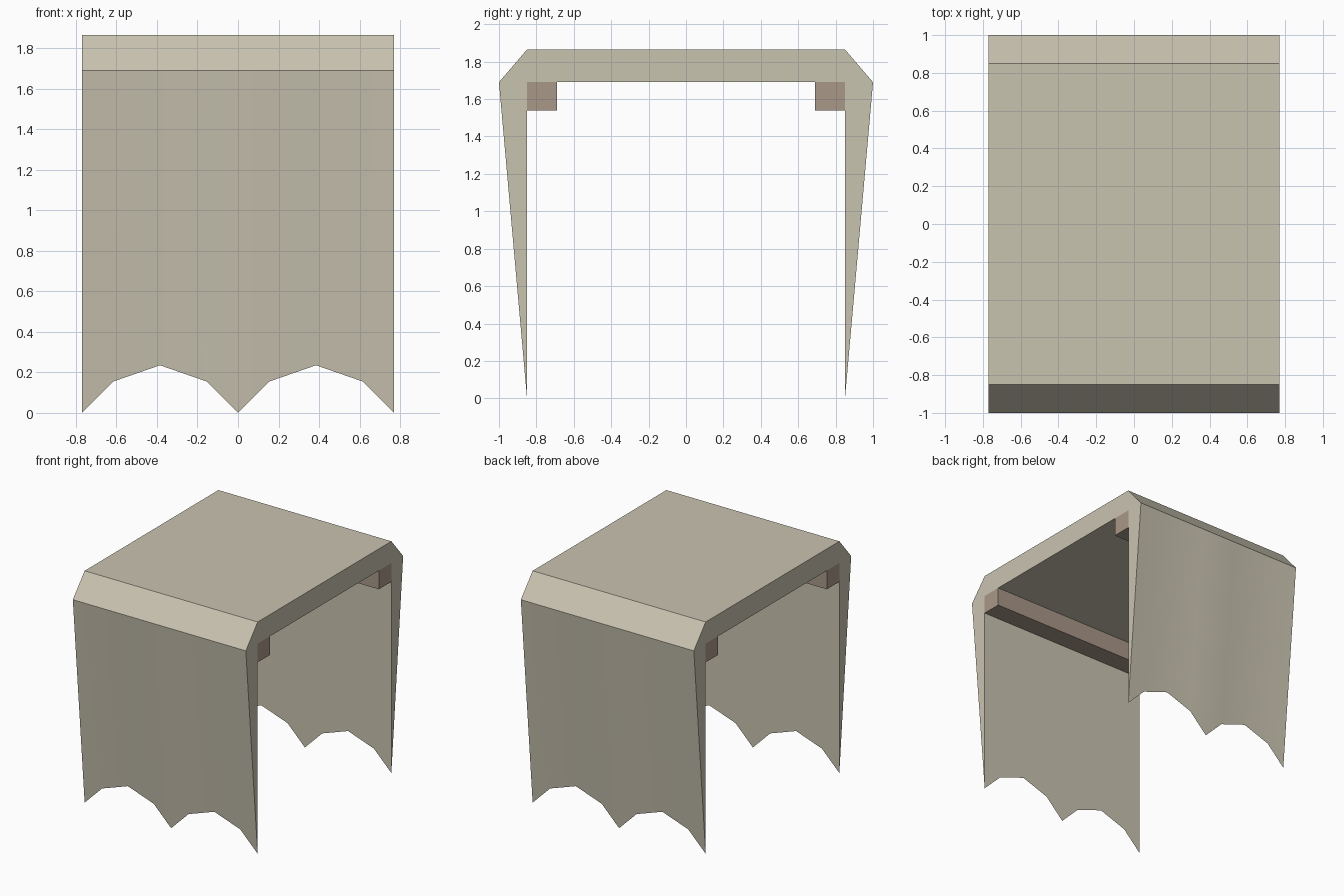
import bpy, bmesh

if "Cube" in bpy.data.objects:
    bpy.data.objects.remove(bpy.data.objects["Cube"])

W, IN, OUT = 0.77, 0.85, 1.0          # half width, inner and outer half depth
EAVE, TOP = 1.69, 1.865               # eave height, roof height
# scalloped hem: x position and height
HEM = [(-0.77, 0), (-0.615, 0.155), (-0.385, 0.235), (-0.155, 0.155), (0, 0),
       (0.155, 0.155), (0.385, 0.235), (0.615, 0.155), (0.77, 0)]


def material(name, rgb):
    m = bpy.data.materials.new(name)
    m.diffuse_color = (*rgb, 1)
    m.use_nodes = True
    m.node_tree.nodes["Principled BSDF"].inputs["Base Color"].default_value = m.diffuse_color
    return m


canvas = material("beige canvas", (0.584, 0.546, 0.434))
wood = material("brown wood", (0.397, 0.314, 0.25))


def make_object(name, bm, mat):
    bmesh.ops.remove_doubles(bm, verts=bm.verts, dist=1e-5)
    bmesh.ops.recalc_face_normals(bm, faces=bm.faces)
    me = bpy.data.meshes.new(name)
    bm.to_mesh(me)
    bm.free()
    me.materials.append(mat)
    ob = bpy.data.objects.new(name, me)
    bpy.context.collection.objects.link(ob)
    return ob


# Canvas cover: roof slab with bevelled eaves and two tapering scalloped walls
bm = bmesh.new()


def face(*pts):
    bm.faces.new([bm.verts.new(p) for p in pts])


xs = [x for x, z in HEM]


def strip(y0, z0, y1, z1):
    for a, b in zip(xs, xs[1:]):
        face((a, y0, z0), (b, y0, z0), (b, y1, z1), (a, y1, z1))


strip(-IN, TOP, IN, TOP)              # roof top
strip(-IN, EAVE, IN, EAVE)            # roof underside
for x in (-W, W):                     # roof ends
    face((x, -OUT, EAVE), (x, -IN, EAVE), (x, IN, EAVE), (x, OUT, EAVE),
         (x, IN, TOP), (x, -IN, TOP))
for s in (-1, 1):
    strip(s * OUT, EAVE, s * IN, TOP)  # sloped eave
    for (a, za), (b, zb) in zip(HEM, HEM[1:]):
        for y in (IN, OUT):           # inner and outer wall skins
            face((a, s * y, EAVE), (b, s * y, EAVE), (b, s * IN, zb), (a, s * IN, za))
    for x in (-W, W):                 # wedge-shaped wall ends
        face((x, s * OUT, EAVE), (x, s * IN, EAVE), (x, s * IN, 0))

cover = make_object("canvas_cover", bm, canvas)
bpy.context.view_layer.objects.active = cover
cover.select_set(True)
bpy.ops.object.shade_smooth_by_angle()

# Support beams under the roof along each wall
for name, s in (("front_beam", -1), ("back_beam", 1)):
    bm = bmesh.new()
    bmesh.ops.create_cube(bm, size=1)
    for v in bm.verts:
        v.co = (v.co.x * 2 * W, s * 0.77 + v.co.y * 0.16, 1.615 + v.co.z * 0.15)
    make_object(name, bm, wood)
